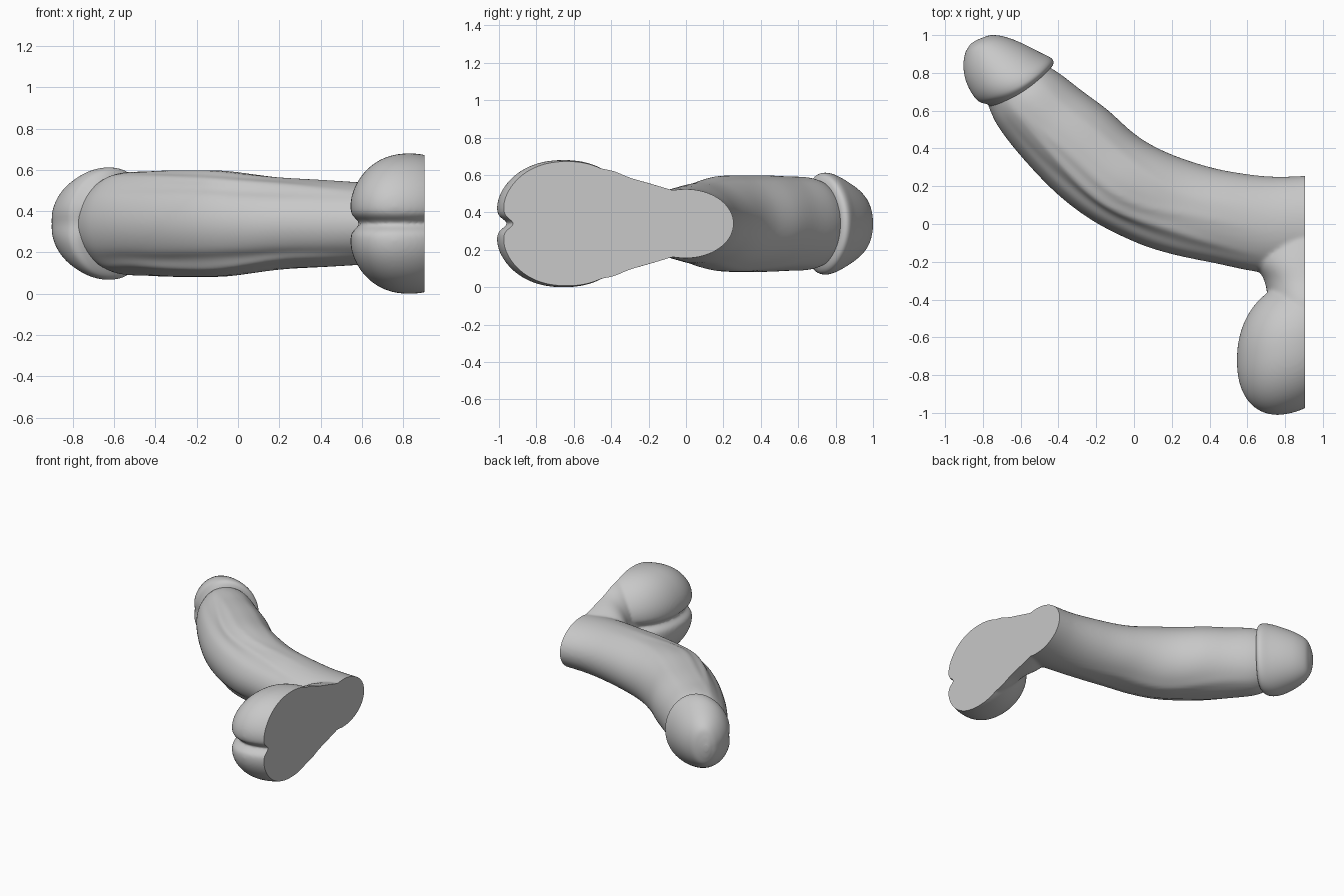
import bpy, bmesh, math
from mathutils import Vector

if "Cube" in bpy.data.objects:
    bpy.data.objects.remove(bpy.data.objects["Cube"])

MID_Z = 0.34    # height of the symmetry plane
CUT_X = 0.905   # flat mounting face

grey = bpy.data.materials.new("plain grey")
grey.use_nodes = True
grey.diffuse_color = (0.58, 0.58, 0.58, 1)
grey.node_tree.nodes["Principled BSDF"].inputs["Base Color"].default_value = (0.58, 0.58, 0.58, 1)


def spline(rows, t):
    """Catmull-Rom sample of equal-length rows, t from 0 to 1."""
    s = t * (len(rows) - 1)
    i = min(int(s), len(rows) - 2)
    f = s - i
    p = [rows[max(0, min(len(rows) - 1, i + k))] for k in (-1, 0, 1, 2)]
    return [0.5 * (2 * b + (c - a) * f + (2 * a - 5 * b + 4 * c - d) * f * f
                   + (3 * b - a - 3 * c + d) * f ** 3) for a, b, c, d in zip(*p)]


def loft(bm, rows, rings, segs=96, relief=None, bow=0):
    """Ellipse sections (back x, back y, front x, front y, half height) skinned together."""
    loops = []
    for r in range(rings):
        t = r / (rings - 1)
        ax, ay, bx, by, h = spline(rows, t)
        mid = Vector(((ax + bx) / 2, (ay + by) / 2, MID_Z))
        half = Vector(((bx - ax) / 2, (by - ay) / 2, 0))
        side = Vector((-half.y, half.x, 0)).normalized() * bow * (1 - t)
        loop = []
        for k in range(segs):
            u = 2 * math.pi * k / segs
            offset = half * math.cos(u) + Vector((0, 0, h * math.sin(u)))
            if relief:
                offset *= 1 + relief(t, math.atan2(math.sin(u), math.cos(u)))
            loop.append(bm.verts.new(mid + offset + side * math.sin(u) ** 2))
        loops.append(loop)
    for a, b in zip(loops, loops[1:]):
        for k in range(segs):
            n = (k + 1) % segs
            bm.faces.new((a[k], a[n], b[n], b[k]))
    bm.faces.new(loops[0][::-1])
    bm.faces.new(loops[-1])


def make_object(name, bm):
    bmesh.ops.recalc_face_normals(bm, faces=bm.faces)
    mesh = bpy.data.meshes.new(name)
    bm.to_mesh(mesh)
    bm.free()
    mesh.materials.append(grey)
    obj = bpy.data.objects.new(name, mesh)
    bpy.context.collection.objects.link(obj)
    return obj


def smooth(obj, angle):
    bpy.ops.object.select_all(action='DESELECT')
    obj.select_set(True)
    bpy.context.view_layer.objects.active = obj
    bpy.ops.object.shade_smooth_by_angle(angle=math.radians(angle))


def bump(x, width):
    return math.exp(-(x / width) ** 2)


# Raised veins: angle, drift along the length, height, width
VEINS = [(1.0, 0.2, 0.04, 0.10), (1.35, -0.3, 0.025, 0.09), (-0.95, -0.1, 0.04, 0.10),
         (-1.3, 0.2, 0.025, 0.09), (2.0, 0.4, 0.02, 0.15), (-1.9, -0.5, 0.02, 0.15)]


def shaft_relief(t, u):
    # Front ridge between two long grooves, then the veins
    fade = math.sin(math.pi * min(1, max(0, (t - 0.12) / 0.85)))
    total = 0.015 * bump(u, 0.4) - 0.04 * bump(abs(u) - 0.75, 0.14)
    for angle, drift, height, width in VEINS:
        path = angle + drift * (t - 0.5) + 0.06 * math.sin(14 * t + 3 * angle)
        total += height * bump(u - path, width)
    return total * fade + 0.008 * fade * math.sin(22 * t + 2 * u)


def head_relief(t, u):
    # Front cleft, fading towards the tip
    return -0.08 * bump(u, 0.2) * (1 - t)


# Body: curved shaft and neck
SHAFT = [(1.05, 0.265, 1.05, -0.25, 0.178), (0.75, 0.25, 0.72, -0.26, 0.192),
         (0.5, 0.28, 0.42, -0.205, 0.207), (0.3, 0.33, 0.2, -0.155, 0.22),
         (0.15, 0.39, 0, -0.09, 0.238), (0, 0.48, -0.2, 0.01, 0.257),
         (-0.15, 0.61, -0.4, 0.16, 0.26), (-0.28, 0.71, -0.58, 0.34, 0.252),
         (-0.4, 0.8, -0.72, 0.52, 0.245), (-0.5, 0.86, -0.78, 0.65, 0.2)]
NECK = [(1.15, 0.05, 0.7, 0.05, 0.14), (1.15, -0.1, 0.66, -0.1, 0.187),
        (1.14, -0.2, 0.64, -0.2, 0.217), (1.12, -0.3, 0.69, -0.3, 0.246),
        (1.12, -0.4, 0.705, -0.4, 0.285), (1.12, -0.5, 0.68, -0.5, 0.29),
        (1.1, -0.6, 0.72, -0.6, 0.24)]

bm = bmesh.new()
loft(bm, SHAFT, 140, relief=shaft_relief)
loft(bm, NECK, 40)

# Full sac, leaning forward, parted into two lobes by a narrow groove
sac = bmesh.ops.create_uvsphere(bm, u_segments=96, v_segments=96, radius=1)
for v in sac["verts"]:
    p = v.co / sum(abs(c) ** 2.2 for c in v.co) ** (1 / 2.2)
    groove = 1 - 0.06 * bump(p.z, 0.25) - 0.13 * bump(p.z, 0.09)
    x, y = p.x * groove, p.y * groove
    v.co = (0.83 + 0.298 * x, -0.655 + 0.362 * y + 0.07 * x, MID_Z + 0.34 * p.z)
body = make_object("shaft_and_lobes", bm)

# Fuse the body parts into one skin
remesh = body.modifiers.new("fuse", 'REMESH')
remesh.mode = 'VOXEL'
remesh.voxel_size = 0.01
soften = body.modifiers.new("soften", 'SMOOTH')
soften.factor = 0.5
soften.iterations = 10
bpy.context.view_layer.update()
fused = body.evaluated_get(bpy.context.evaluated_depsgraph_get())
bm = bmesh.new()
bm.from_mesh(fused.to_mesh())
fused.to_mesh_clear()
body.modifiers.clear()

# Flat mounting face
bmesh.ops.bisect_plane(bm, geom=bm.verts[:] + bm.edges[:] + bm.faces[:], dist=1e-5,
                       plane_co=(CUT_X, 0, 0), plane_no=(1, 0, 0), clear_outer=True)
rim = [e for e in bm.edges if e.is_boundary]
bmesh.ops.triangle_fill(bm, edges=rim, use_beauty=True, normal=(1, 0, 0))
bmesh.ops.recalc_face_normals(bm, faces=bm.faces)
bm.to_mesh(body.data)
bm.free()
smooth(body, 50)

# Blunt rounded head with a flared rim
HEAD = [(-0.47, 0.8, -0.75, 0.61, 0.19), (-0.43, 0.84, -0.785, 0.63, 0.255),
        (-0.435, 0.875, -0.83, 0.645, 0.272), (-0.5, 0.91, -0.867, 0.69, 0.262),
        (-0.6, 0.96, -0.897, 0.76, 0.225), (-0.68, 0.99, -0.906, 0.835, 0.185),
        (-0.75, 1.0, -0.896, 0.9, 0.14), (-0.8, 0.987, -0.876, 0.938, 0.085),
        (-0.836, 0.972, -0.862, 0.956, 0.025)]
bm = bmesh.new()
loft(bm, HEAD, 64, relief=head_relief, bow=0.03)
head = make_object("rounded_head", bm)
smooth(head, 60)
